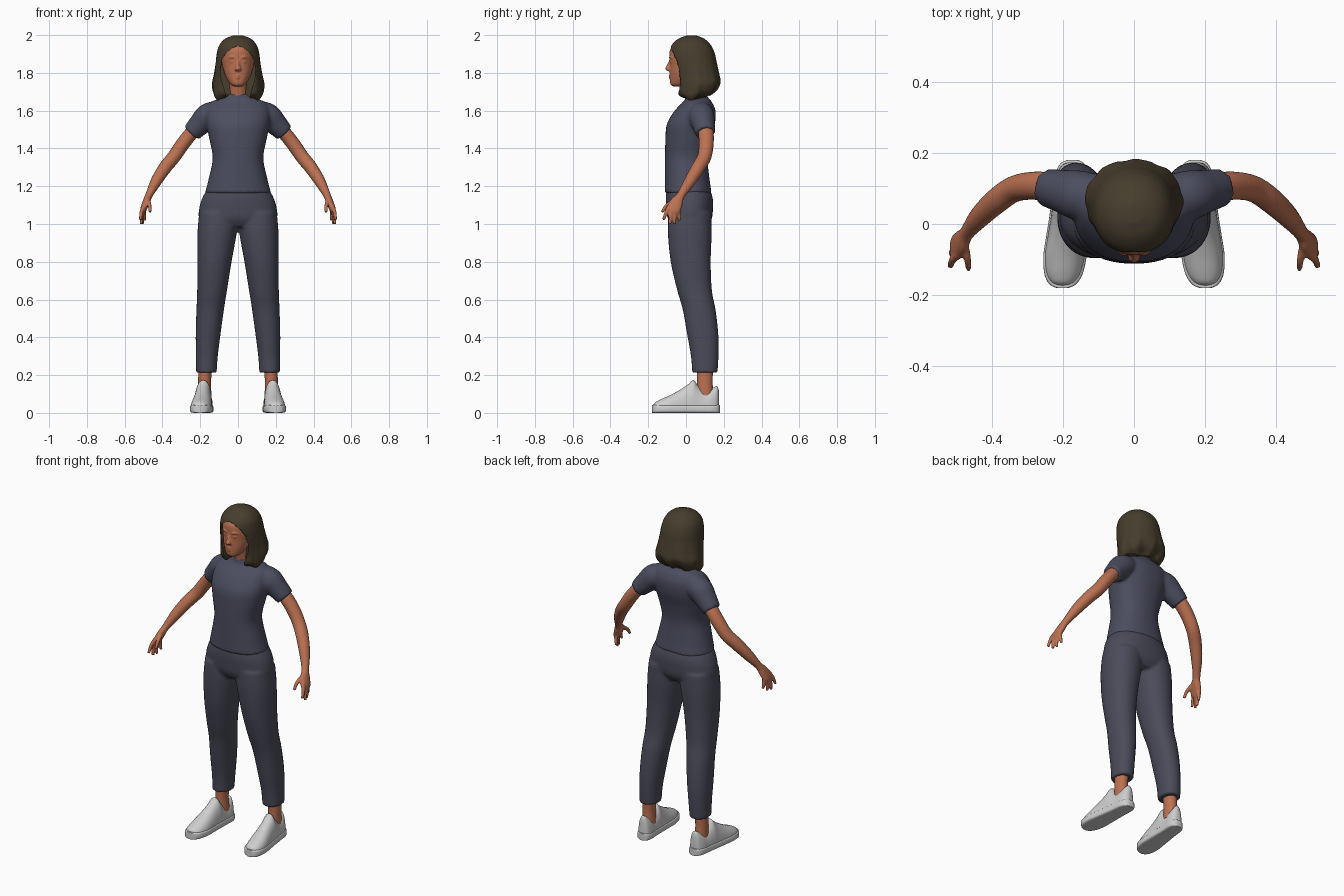
import bpy, bmesh, math
from mathutils import Vector


def material(name, rgb):
    m = bpy.data.materials.new(name)
    m.diffuse_color = (*rgb, 1)
    return m


SKIN = material("warm skin", (0.50, 0.165, 0.085))
HAIR = material("dark brown hair", (0.062, 0.047, 0.026))
SHIRT = material("slate shirt", (0.072, 0.074, 0.115))
PANTS = material("slate trousers", (0.070, 0.070, 0.102))
SHOE = material("off white shoe", (0.62, 0.62, 0.62))

X, Y, Z = Vector((1, 0, 0)), Vector((0, 1, 0)), Vector((0, 0, 1))


def smooth_keys(keys, steps=5):
    """Catmull-Rom interpolation of (x, y, z, a, b) rings."""
    k = [keys[0]] + list(keys) + [keys[-1]]
    out = []
    for i in range(1, len(k) - 2):
        for s in range(steps):
            t = s / steps
            out.append([0.5 * (2 * p1 + (p2 - p0) * t + (2 * p0 - 5 * p1 + 4 * p2 - p3) * t * t
                               + (3 * p1 - p0 - 3 * p2 + p3) * t ** 3)
                        for p0, p1, p2, p3 in zip(k[i - 1], k[i], k[i + 1], k[i + 2])])
    return out + [list(keys[-1])]


def tube(bm, keys, axes=None, n=28, power=2.0, floor=None):
    """Loft superellipse rings; axes fixes the ring plane, otherwise rings follow the path."""
    rings = smooth_keys(keys)
    pts = [Vector(r[:3]) for r in rings]
    loops = []
    for i, r in enumerate(rings):
        if axes:
            u, v = axes
        else:
            t = (pts[min(i + 1, len(pts) - 1)] - pts[max(i - 1, 0)]).normalized()
            u = (Y - t * t.y).normalized()
            v = t.cross(u)
        loop = []
        for j in range(n):
            c, s = math.cos(2 * math.pi * j / n), math.sin(2 * math.pi * j / n)
            c, s = (math.copysign(abs(q) ** (2 / power), q) for q in (c, s))
            p = pts[i] + u * c * r[3] + v * s * r[4]
            if floor is not None:
                p.z = max(p.z, floor)
            loop.append(bm.verts.new(p))
        loops.append(loop)
    for a, b in zip(loops, loops[1:]):
        for j in range(n):
            bm.faces.new((a[j], a[(j + 1) % n], b[(j + 1) % n], b[j]))
    bm.faces.new(loops[0])
    bm.faces.new(loops[-1])


def finish(name, bm, mat, mirror=False, voxel=0, soften=3):
    """Make the object, mirror it and melt overlapping volumes together."""
    bmesh.ops.recalc_face_normals(bm, faces=bm.faces)
    me = bpy.data.meshes.new(name)
    bm.to_mesh(me)
    bm.free()
    me.materials.append(mat)
    ob = bpy.data.objects.new(name, me)
    bpy.context.collection.objects.link(ob)
    if mirror:
        ob.modifiers.new("Mirror", 'MIRROR').use_mirror_merge = False
    if voxel:
        r = ob.modifiers.new("Melt", 'REMESH')
        r.mode, r.voxel_size, r.use_smooth_shade = 'VOXEL', voxel, True
        s = ob.modifiers.new("Soften", 'SMOOTH')
        s.factor, s.iterations = 0.5, soften
    bpy.ops.object.select_all(action='DESELECT')
    ob.select_set(True)
    bpy.context.view_layer.objects.active = ob
    bpy.ops.object.shade_smooth_by_angle(angle=math.radians(40))
    return ob


# Trousers: pelvis plus mirrored legs
bm = bmesh.new()
tube(bm, [(0, .02, .985, .15, .09), (0, .02, 1.03, .205, .117), (0, .019, 1.09, .204, .124),
          (0, .017, 1.14, .188, .124), (0, .013, 1.18, .166, .115)], (X, Y), 40, 2.2)
tube(bm, [(.168, .10, .213, .055, .067), (.165, .099, .3, .058, .073), (.158, .088, .42, .066, .083),
          (.147, .069, .55, .073, .087), (.137, .045, .65, .079, .092), (.125, .025, .8, .091, .106),
          (.111, .02, .95, .104, .116), (.1, .02, 1.06, .105, .115)], (X, Y), 36, 2.15)
finish("trousers", bm, PANTS, True, .009)

# Shirt: torso plus mirrored short sleeves
bm = bmesh.new()
tube(bm, [(0, .012, 1.162, .175, .124), (0, .006, 1.25, .153, .117), (0, .002, 1.35, .134, .113),
          (0, .011, 1.45, .152, .12), (0, .026, 1.53, .168, .127), (0, .048, 1.6, .168, .108),
          (0, .06, 1.645, .145, .077), (0, .058, 1.668, .085, .06), (0, .052, 1.69, .062, .056)],
     (X, Y), 40, 2.25)
tube(bm, [(.07, .07, 1.59, .06, .06), (.15, .08, 1.574, .07, .07), (.2, .092, 1.53, .061, .061),
          (.246, .102, 1.482, .053, .05)])
finish("shirt", bm, SHIRT, True, .009)

# Arms and hands
bm = bmesh.new()
tube(bm, [(.18, .09, 1.55, .04, .038), (.245, .105, 1.483, .041, .037), (.295, .107, 1.42, .039, .037),
          (.34, .097, 1.355, .037, .036), (.385, .066, 1.3, .036, .035), (.432, .022, 1.228, .031, .03),
          (.47, -.025, 1.155, .022, .02), (.484, -.047, 1.12, .033, .02), (.5, -.066, 1.08, .038, .017),
          (.505, -.074, 1.06, .031, .013)])
fingers = [[(.495, -.085, 1.10), (.511, -.103, 1.065), (.516, -.12, 1.022)],
           [(.5, -.075, 1.09), (.511, -.081, 1.045), (.511, -.086, .998)],
           [(.498, -.06, 1.09), (.506, -.06, 1.045), (.503, -.061, 1.0)],
           [(.493, -.045, 1.09), (.497, -.038, 1.055), (.493, -.034, 1.018)],
           [(.478, -.05, 1.13), (.468, -.1, 1.1), (.465, -.127, 1.062)]]
for path in fingers:
    tube(bm, [(*p, r, r) for p, r in zip(path, (.012, .0105, .008))], n=12)
finish("arms", bm, SKIN, True, .0055, 2)

# Ankles
bm = bmesh.new()
tube(bm, [(.175, .102, .08, .036, .045), (.177, .1, .16, .034, .041), (.172, .1, .25, .037, .044)], (X, Y))
finish("ankles", bm, SKIN, True)

# Head with nose, lips, brows, eyelids and neck
bm = bmesh.new()
tube(bm, [(0, -.047, 1.728, .022, .02), (0, -.035, 1.742, .042, .048), (0, -.01, 1.785, .067, .076),
          (0, .018, 1.84, .083, .104), (0, .024, 1.88, .088, .112), (0, .022, 1.925, .084, .106),
          (0, .025, 1.955, .062, .08), (0, .025, 1.975, .03, .04)], (X, Y), 36, 2.15)
tube(bm, [(0, .06, 1.6, .07, .06), (0, .05, 1.67, .052, .05), (0, .035, 1.77, .052, .055)], (X, Y))
tube(bm, [(0, -.078, 1.875, .008, .008), (0, -.088, 1.845, .009, .011), (0, -.094, 1.82, .017, .016),
          (0, -.08, 1.808, .014, .01)], (X, Y), 16)
for z, w in ((1.785, .024), (1.773, .02)):
    tube(bm, [(-w, -.07, z, .004, .004), (0, -.083, z, .009, .006), (w, -.07, z, .004, .004)], (Y, Z), 12)
for s in (-1, 1):
    tube(bm, [(s * .014, -.08, 1.876, .008, .005), (s * .035, -.08, 1.884, .009, .006),
              (s * .06, -.055, 1.876, .008, .005)], (Y, Z), 12)
    tube(bm, [(s * .018, -.074, 1.857, .004, .003), (s * .034, -.074, 1.859, .011, .007),
              (s * .05, -.062, 1.857, .004, .003)], (Y, Z), 12)
finish("head", bm, SKIN, False, .0045, 2)

# Bob of hair: full solid, wavy at the ends, then opened around the face
bm = bmesh.new()
tube(bm, [(0, .05, 1.662, .115, .075), (0, .057, 1.685, .131, .108), (0, .064, 1.73, .137, .117),
          (0, .055, 1.785, .128, .12), (0, .04, 1.85, .119, .123), (0, .033, 1.9, .113, .12),
          (0, .028, 1.945, .1, .105), (0, .028, 1.98, .07, .07), (0, .03, 1.998, .025, .025)],
     (X, Y), 72, 2.1)
for v in bm.verts:
    low = max(0, min(1, (1.9 - v.co.z) / .2))
    ang = math.atan2(v.co.y - .05, v.co.x)
    wave = 1 + low * (.018 * math.sin(9 * ang + 1) + .01 * math.sin(17 * ang))
    v.co.x *= wave
    v.co.y = .05 + (v.co.y - .05) * wave
    v.co.z += low * low * (max(0, v.co.y - .03) * .25 + .008 * math.sin(7 * ang))
hair = finish("hair", bm, HAIR)

bm = bmesh.new()
outline = [(0, 1.943), (.03, 1.932), (.065, 1.905), (.084, 1.87), (.092, 1.82), (.088, 1.76),
           (.068, 1.70), (.055, 1.62)]
outline += [(-x, z) for x, z in reversed(outline[1:])]
front = [bm.verts.new((x, -.3, z)) for x, z in outline]
back = [bm.verts.new((x, .015, z)) for x, z in outline]
bm.faces.new(front)
bm.faces.new(back)
for i in range(len(outline)):
    j = (i + 1) % len(outline)
    bm.faces.new((front[i], front[j], back[j], back[i]))
cutter = finish("face_opening_cutter", bm, HAIR)
cut = hair.modifiers.new("Face opening", 'BOOLEAN')
cut.operation, cut.object, cut.solver = 'DIFFERENCE', cutter, 'EXACT'
bpy.context.view_layer.objects.active = hair
bpy.ops.object.modifier_apply(modifier=cut.name)
bpy.data.objects.remove(cutter)

# Shoes: (y, half width, upper height) stations from toe to heel
stations = [(-.178, .016, .04), (-.168, .036, .055), (-.14, .052, .07), (-.09, .059, .092),
            (-.04, .056, .118), (.01, .052, .15), (.04, .05, .174), (.065, .048, .145),
            (.1, .046, .118), (.14, .044, .13), (.168, .033, .142), (.178, .015, .12)]


def shoe_x(y):
    return .187 - .08 * y


bm = bmesh.new()
tube(bm, [(shoe_x(y), y * .975, .025, w * .95, h - .025) for y, w, h in stations], (X, Z), 32, 2.2, .01)
finish("shoe_uppers", bm, SHOE, True)
bm = bmesh.new()
tube(bm, [(shoe_x(y), y * 1.01, .021, w * 1.03, .021) for y, w, h in stations], (X, Z), 32, 5, 0)
finish("shoe_soles", bm, SHOE, True)
